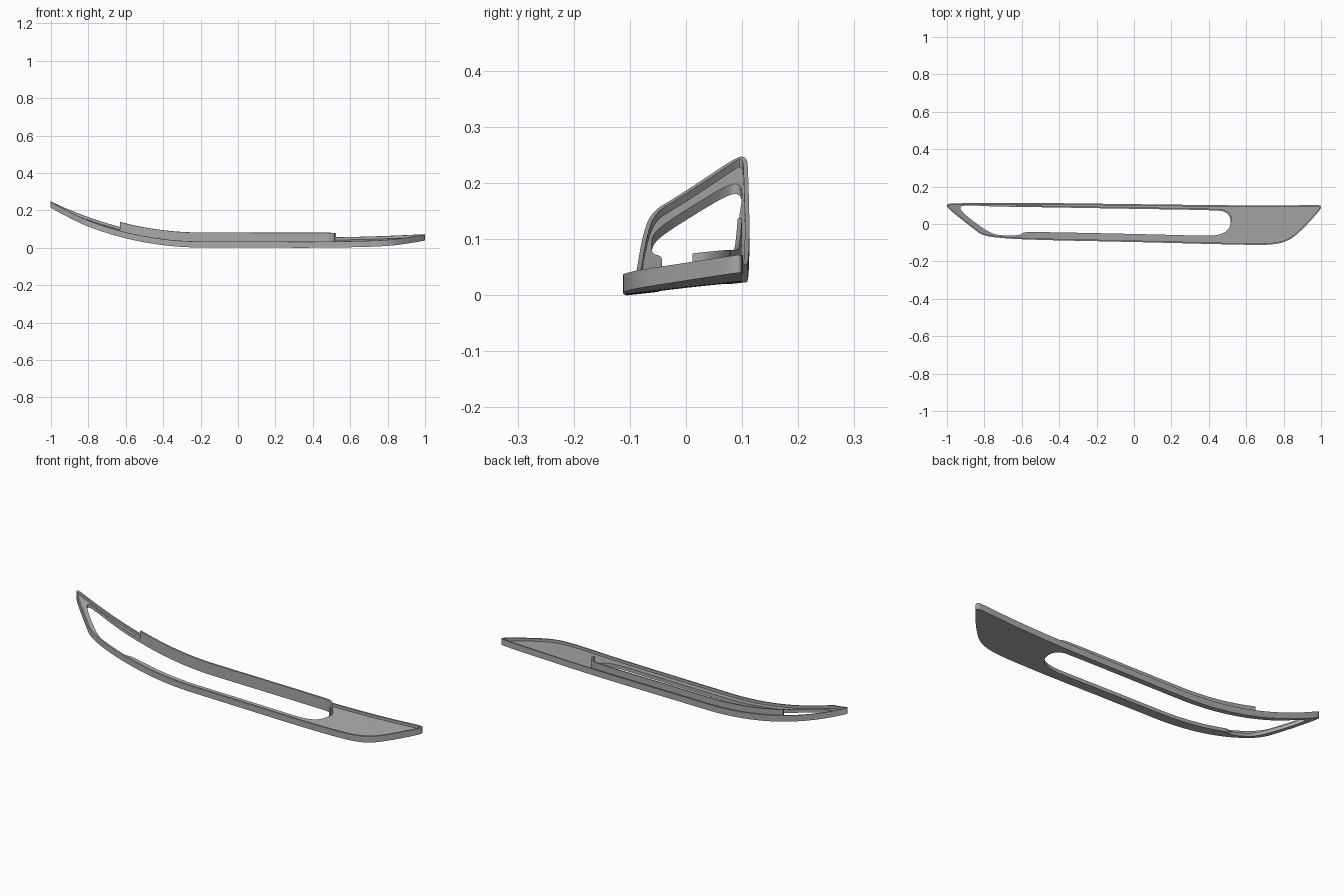
import bpy, bmesh
from mathutils import Vector

cube = bpy.data.objects.get("Cube")
if cube:
    bpy.data.objects.remove(cube)

grey = bpy.data.materials.new("satin grey")
grey.use_nodes = True
COLOUR = (0.4, 0.4, 0.4, 1)
grey.diffuse_color = COLOUR
grey.node_tree.nodes["Principled BSDF"].inputs["Base Color"].default_value = COLOUR

FLOOR, RIM, WALL, THICK = 0.018, 0.032, 0.06, 0.008

# Control points, clockwise seen from above
OUTER = [(-1.003, .088), (-1.0, .108), (-.95, .111), (-.6, .114), (0, .106), (.5, .1),
         (.8, .098), (.985, .103), (1.006, .095), (.985, .062), (.9, -.03), (.83, -.09),
         (.74, -.112), (.6, -.112), (0, -.096), (-.5, -.086), (-.7, -.077), (-.81, -.062),
         (-.86, -.024)]
BACK_EDGE = [(-.63, .092), (0, .081), (.44, .074), (.49, .066), (.517, .035)]
SLOT = [(-.925, .07), (-.932, .096), (-.88, .101), (-.75, .093)] + BACK_EDGE + [
        (.517, -.01), (.49, -.045), (.43, -.064), (.3, -.061), (0, -.053), (-.54, -.042),
        (-.59, -.044), (-.61, -.06), (-.68, -.062), (-.74, -.058), (-.79, -.035), (-.86, .015)]


def offset(points, amount, closed=True):
    """Mitred sideways shift; positive moves to the right of travel."""
    pts = [Vector(p) for p in points]
    n, out = len(pts), []
    for i, p in enumerate(pts):
        a = (p - pts[i - 1]).normalized() if closed or i else None
        b = (pts[(i + 1) % n] - p).normalized() if closed or i < n - 1 else a
        a = a or b
        na, nb = Vector((a.y, -a.x)), Vector((b.y, -b.x))
        m = (na + nb).normalized()
        out.append(p + m * amount / max(m.dot(na), 0.5))
    return out


def soften(points, closed=True, rounds=3):
    """Corner cutting turns control points into a smooth line."""
    pts = [Vector(p) for p in points]
    for _ in range(rounds):
        pairs = list(zip(pts, pts[1:] + pts[:1])) if closed else list(zip(pts, pts[1:]))
        new = [v for a, b in pairs for v in (a.lerp(b, .25), a.lerp(b, .75))]
        pts = new if closed else [pts[0]] + new + [pts[-1]]
    return pts


def ring(bm, points, z):
    return [bm.verts.new((p.x, p.y, z)) for p in points]


def bridge(bm, a, b):
    for i in range(len(a)):
        j = (i + 1) % len(a)
        bm.faces.new((a[i], a[j], b[j], b[i]))


def fill(bm, *rings):
    edges = []
    for r in rings:
        for i in range(len(r)):
            pair = (r[i], r[(i + 1) % len(r)])
            edges.append(bm.edges.get(pair) or bm.edges.new(pair))
    bmesh.ops.triangle_fill(bm, edges=edges, use_beauty=True)


def sweep(x, y):
    """Height of the underside: tilted across, curling up at both ends."""
    left, right = max(0, -.2 - x), max(0, x - .3)
    return .3 * left ** 2 + .037 * right ** 2 + .11 * (y + .113) - .001


def finish(bm, name):
    # Slice along the length, then bend to the sweep
    for i in range(-24, 25):
        bmesh.ops.bisect_plane(bm, geom=bm.verts[:] + bm.edges[:] + bm.faces[:], dist=1e-5,
                               plane_co=(i / 25, 0, 0), plane_no=(1, 0, 0))
    for v in bm.verts:
        v.co.z += sweep(v.co.x, v.co.y)
    bmesh.ops.recalc_face_normals(bm, faces=bm.faces[:])
    mesh = bpy.data.meshes.new(name)
    bm.to_mesh(mesh)
    bm.free()
    mesh.materials.append(grey)
    ob = bpy.data.objects.new(name, mesh)
    bpy.context.collection.objects.link(ob)
    bpy.ops.object.select_all(action='DESELECT')
    ob.select_set(True)
    bpy.context.view_layer.objects.active = ob
    bpy.ops.object.shade_smooth_by_angle(angle=.6)


# Tray with a raised rim and a long slot
bm = bmesh.new()
outer, inner, slot = soften(OUTER), soften(offset(OUTER, THICK)), soften(SLOT)
steps = [ring(bm, outer, 0), ring(bm, outer, RIM), ring(bm, inner, RIM), ring(bm, inner, FLOOR)]
slot_low, slot_high = ring(bm, slot, 0), ring(bm, slot, FLOOR)
for low, high in zip(steps, steps[1:]):
    bridge(bm, low, high)
bridge(bm, slot_low, slot_high)
fill(bm, steps[0], slot_low)
fill(bm, steps[3], slot_high)
finish(bm, "trim_tray")

# Upright wall along the back of the slot, hooking round its end
bm = bmesh.new()
path = BACK_EDGE + [(.517, .012)]
line = soften(path, False) + soften(offset(path, -THICK, False), False)[::-1]
low, high = ring(bm, line, FLOOR - .004), ring(bm, line, WALL)
bridge(bm, low, high)
fill(bm, low)
fill(bm, high)
finish(bm, "slot_wall")
